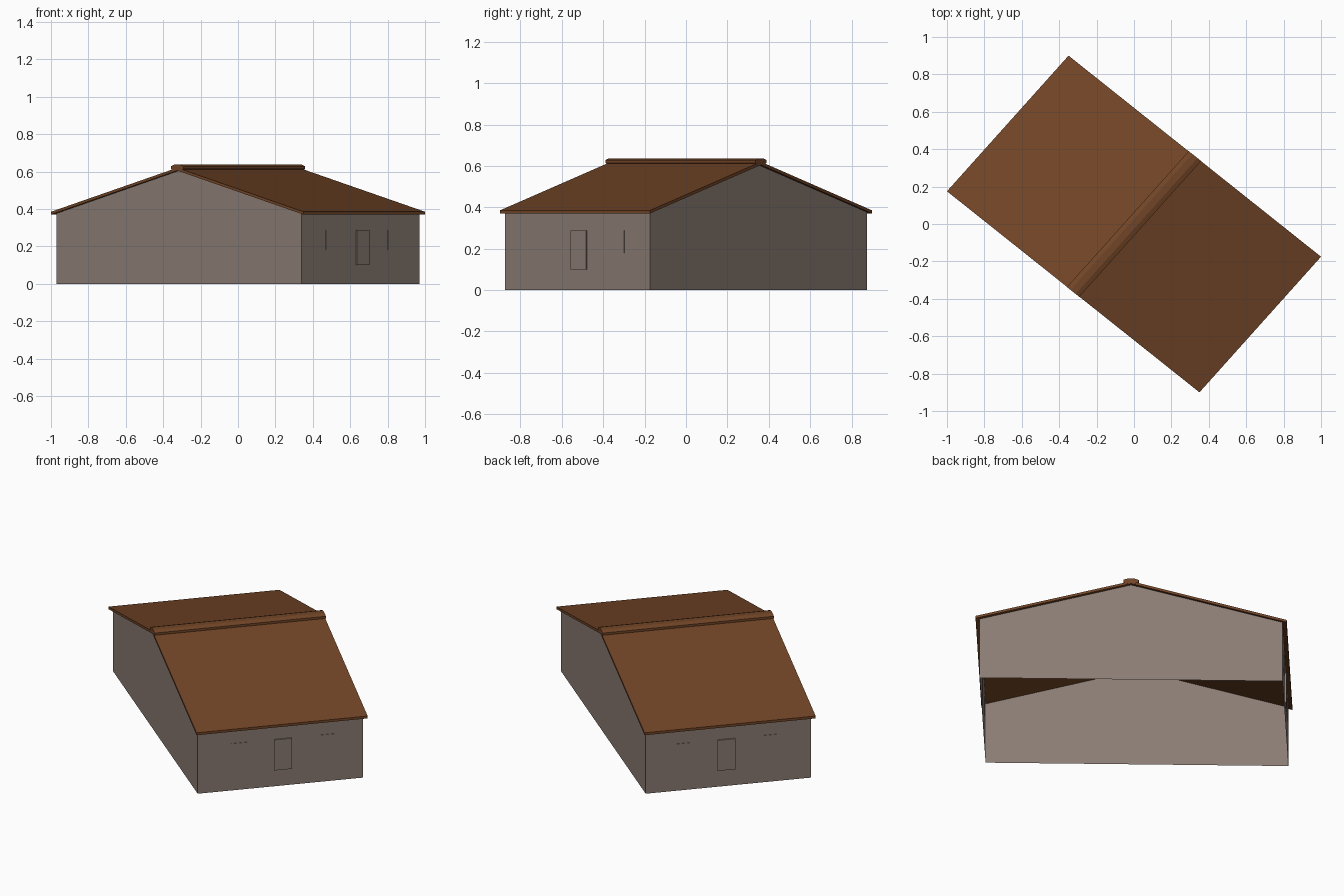
import bpy, bmesh, math
from mathutils import Vector

if "Cube" in bpy.data.objects:
    bpy.data.objects.remove(bpy.data.objects["Cube"])


def material(name, colour):
    m = bpy.data.materials.new(name)
    m.diffuse_color = (*colour, 1)
    m.use_nodes = True
    m.node_tree.nodes["Principled BSDF"].inputs["Base Color"].default_value = m.diffuse_color
    return m


STONE = material("warm grey wall", (0.262, 0.205, 0.175))
TILE = material("brown roof", (0.168, 0.060, 0.020))

# The plan is a slightly skewed rectangle: half vectors along and across the ridge
WALL_A, WALL_B = Vector((0.315, 0.35, 0)), Vector((0.655, -0.525, 0))
ROOF_A, ROOF_B = Vector((0.325, 0.3625, 0)), Vector((0.675, -0.5375, 0))
EAVE, RIDGE, THICK = 0.37, 0.605, 0.015


def build(name, mat, verts, faces):
    me = bpy.data.meshes.new(name)
    bm = bmesh.new()
    vs = [bm.verts.new(v) for v in verts]
    for f in faces:
        bm.faces.new([vs[i] for i in f])
    bmesh.ops.recalc_face_normals(bm, faces=bm.faces[:])
    bm.to_mesh(me)
    bm.free()
    me.materials.append(mat)
    ob = bpy.data.objects.new(name, me)
    bpy.context.collection.objects.link(ob)
    return ob


def extrude(name, mat, profile, a, b):
    """Sweep a closed profile of (fraction of b, z) from -a to +a."""
    n = len(profile)
    verts = [s * a + t * b + Vector((0, 0, z)) for s in (-1, 1) for t, z in profile]
    faces = [(i, (i + 1) % n, n + (i + 1) % n, n + i) for i in range(n)]
    faces += [tuple(range(n - 1, -1, -1)), tuple(range(n, 2 * n))]
    return build(name, mat, verts, faces)


# Walls: two gables and two eave walls, open underneath and under the roof
side_top = RIDGE - (RIDGE - EAVE) * WALL_B.length / ROOF_B.length
gable = [(-1, 0), (1, 0), (1, side_top), (0, RIDGE), (-1, side_top)]
verts = [s * WALL_A + t * WALL_B + Vector((0, 0, z)) for s in (-1, 1) for t, z in gable]
build("walls", STONE, verts,
      [(0, 1, 2, 3, 4), (9, 8, 7, 6, 5), (1, 6, 7, 2), (5, 0, 4, 9)])

# Roof: thin folded slab
extrude("roof", TILE,
        [(-1, EAVE), (0, RIDGE), (1, EAVE),
         (1, EAVE + THICK), (0, RIDGE + THICK), (-1, EAVE + THICK)], ROOF_A, ROOF_B)

# Ridge cap: flattened octagonal bar
cap = []
for i in range(8):
    ang = math.radians(22.5 + 45 * i)
    cap.append((0.053 * math.cos(ang), 0.621 + 0.0175 * math.sin(ang)))
extrude("ridge_cap", TILE, cap, ROOF_A * 1.002, ROOF_B)

# Door and window plates on both eave walls
outward = Vector((0.743, -0.669, 0))


def plate(name, side, t, half, z0, z1, depth):
    verts = []
    for d in (-0.001, depth):
        for u, z in ((t - half, z0), (t + half, z0), (t + half, z1), (t - half, z1)):
            verts.append(side * WALL_B + u * WALL_A + side * d * outward + Vector((0, 0, z)))
    build(name, STONE, verts,
          [(0, 1, 2, 3), (4, 5, 6, 7), (0, 1, 5, 4), (1, 2, 6, 5), (2, 3, 7, 6), (3, 0, 4, 7)])


for side, label in ((1, "front"), (-1, "back")):
    plate(label + "_door", side, 0.028, 0.107, 0.10, 0.287, 0.008)
    for t, hand in ((-0.5, "left"), (0.556, "right")):
        plate(f"{label}_{hand}_window", side, t, 0.097, 0.18, 0.287, 0.003)
